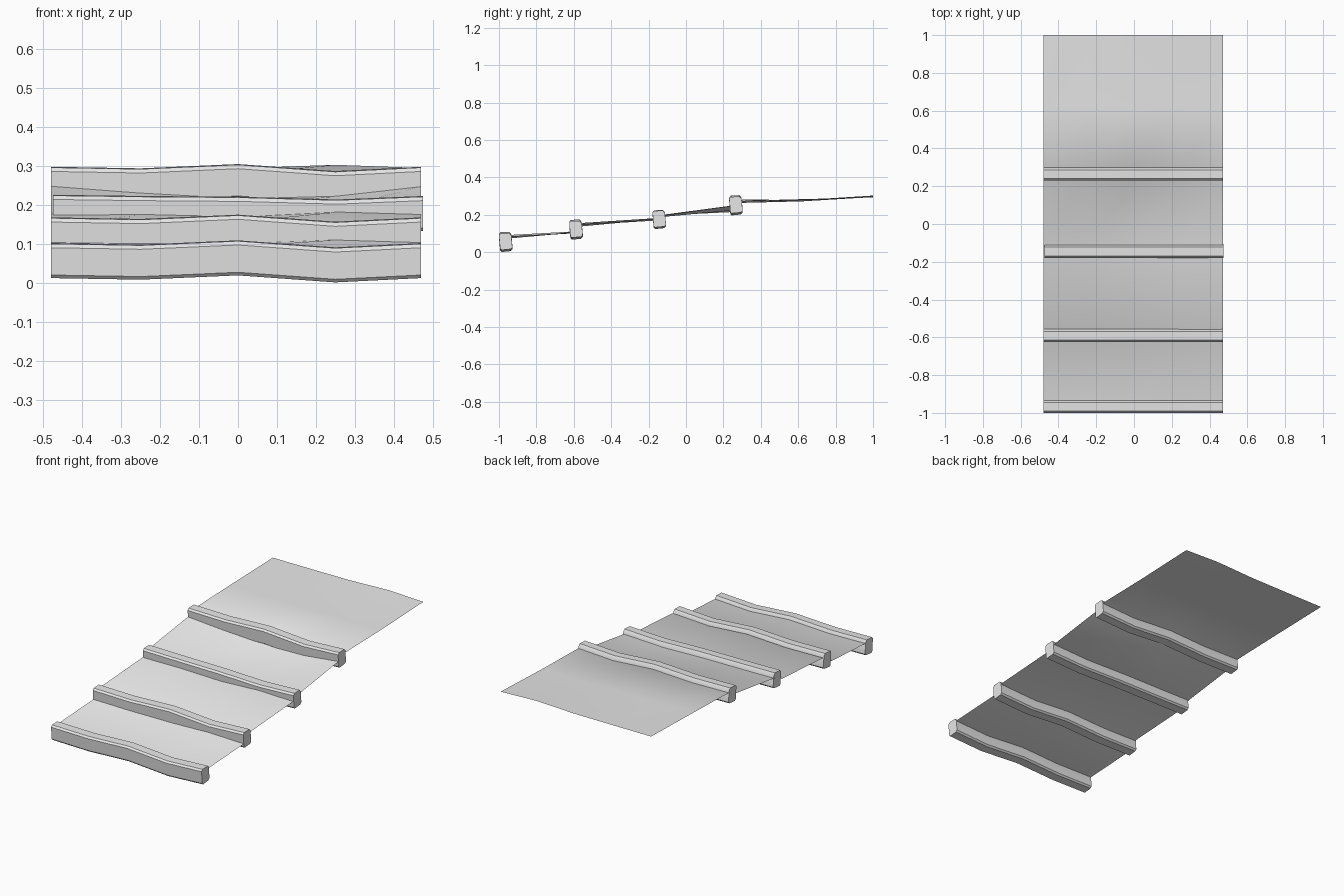
import bpy
import math

cube = bpy.data.objects.get("Cube")
if cube:
    bpy.data.objects.remove(cube, do_unlink=True)

grey = bpy.data.materials.new("plain_grey")
grey.use_nodes = True
COLOUR = (0.8, 0.8, 0.8, 1)
grey.diffuse_color = COLOUR
grey.node_tree.nodes["Principled BSDF"].inputs["Base Color"].default_value = COLOUR

STATIONS = (-0.48, -0.25, 0.0, 0.25, 0.47)
WAVE = (0.0, -0.004, 0.007, -0.011, 0.0)
SAG = (0.0, -0.003, -0.005, -0.012, -0.003)


def make_object(name, verts, faces, angle):
    mesh = bpy.data.meshes.new(name)
    mesh.from_pydata(verts, [], faces)
    mesh.materials.append(grey)
    obj = bpy.data.objects.new(name, mesh)
    bpy.context.collection.objects.link(obj)
    bpy.ops.object.select_all(action="DESELECT")
    obj.select_set(True)
    bpy.context.view_layer.objects.active = obj
    bpy.ops.object.shade_smooth_by_angle(angle=math.radians(angle))
    return obj


def waved(z, wave=WAVE):
    return [z + w for w in wave]


# Sloping ground sheet: each row is its y position and heights across the width
rows = [
    (-0.965, waved(0.075)),
    (-0.93, waved(0.086)),
    (-0.62, (0.103, 0.10, 0.10, 0.11, 0.103)),
    (-0.55, waved(0.15)),
    (-0.18, (0.172, 0.174, 0.168, 0.181, 0.174)),
    (-0.105, waved(0.203, SAG)),
    (0.235, (0.248, 0.23, 0.214, 0.222, 0.247)),
    (0.30, waved(0.275)),
    (0.62, waved(0.284, SAG)),
    (1.0, (0.293, 0.293, 0.294, 0.303, 0.295)),
]
n = len(STATIONS)
verts = [(x, y, z) for y, zs in rows for x, z in zip(STATIONS, zs)]
faces = [(r * n + i, r * n + i + 1, (r + 1) * n + i + 1, (r + 1) * n + i)
         for r in range(len(rows) - 1) for i in range(n - 1)]
make_object("ground_sheet", verts, faces, 40)

# Beam cross-section, chamfered and leaning slightly forward
SECTION = [(-0.036, 0.033), (-0.027, 0.043), (0.02, 0.045), (0.03, 0.031),
           (0.036, -0.031), (0.027, -0.04), (-0.022, -0.045), (-0.03, -0.037)]


def step_beam(name, y, z, wave=WAVE, shift=0.0):
    k = len(SECTION)
    verts = [(x + shift, y + dy, z + w + dz)
             for x, w in zip(STATIONS, wave) for dy, dz in SECTION]
    faces = [(s * k + i, s * k + (i + 1) % k,
              (s + 1) * k + (i + 1) % k, (s + 1) * k + i)
             for s in range(n - 1) for i in range(k)]
    faces.append(tuple(reversed(range(k))))
    faces.append(tuple(range((n - 1) * k, n * k)))
    obj = make_object(name, verts, faces, 35)
    # Face every side outward
    bpy.ops.object.mode_set(mode="EDIT")
    bpy.ops.mesh.select_all(action="SELECT")
    bpy.ops.mesh.normals_make_consistent(inside=False)
    bpy.ops.object.mode_set(mode="OBJECT")
    return obj


# Four step beams, lowest first
step_beam("step_beam_1", -0.964, 0.057)
step_beam("step_beam_2", -0.588, 0.123)
step_beam("step_beam_3", -0.143, 0.181, SAG, 0.005)
step_beam("step_beam_4", 0.267, 0.253)
